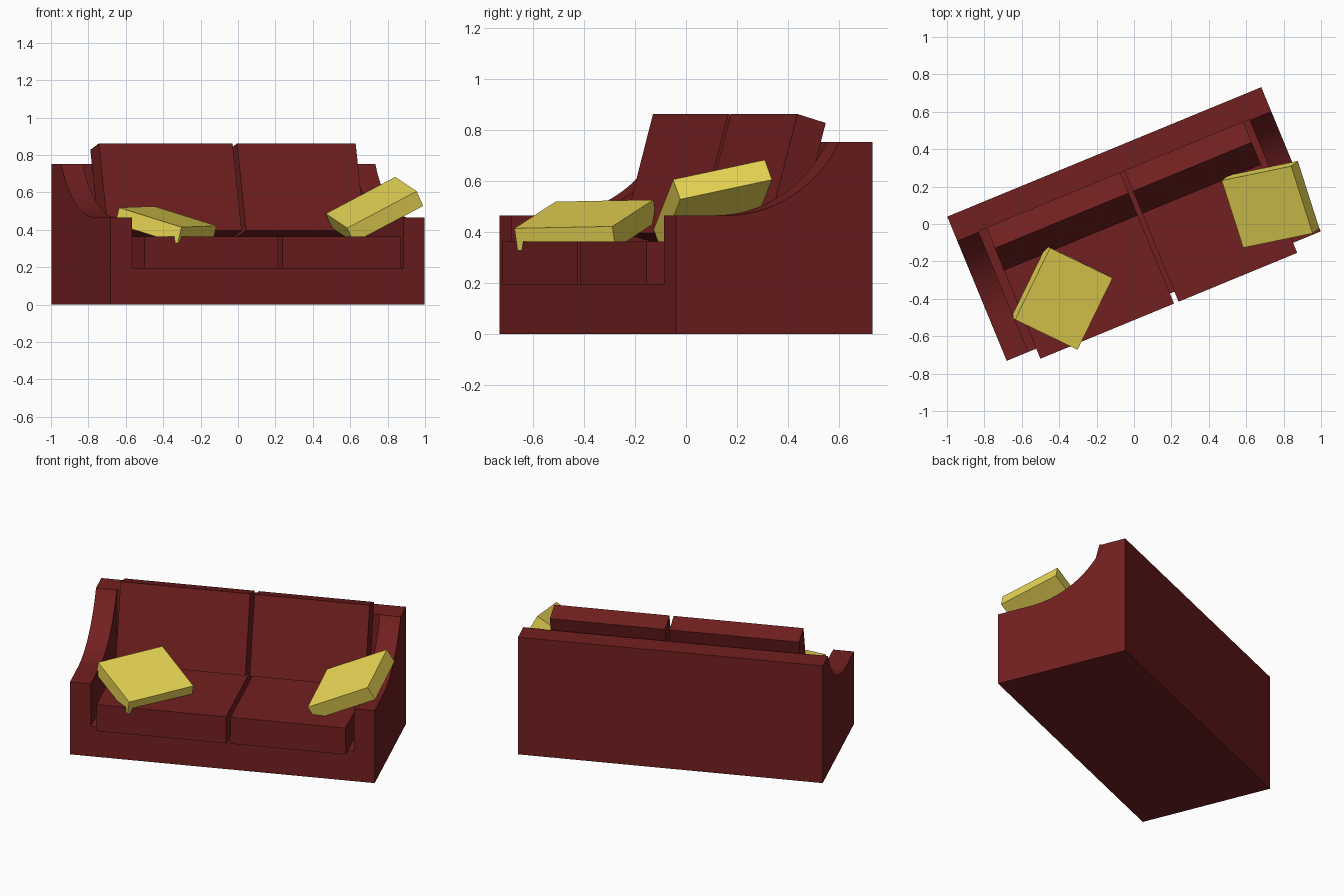
import bpy, bmesh, math
from mathutils import Matrix, Vector

if "Cube" in bpy.data.objects:
    bpy.data.objects.remove(bpy.data.objects["Cube"])

TURN = Matrix.Rotation(math.radians(22.4), 4, 'Z')   # whole sofa is turned on the floor


def material(name, rgb):
    m = bpy.data.materials.new(name)
    m.diffuse_color = (*rgb, 1)
    m.use_nodes = True
    m.node_tree.nodes["Principled BSDF"].inputs["Base Color"].default_value = m.diffuse_color
    return m


RED = material("red_fabric", (0.17, 0.014, 0.014))
YELLOW = material("yellow_fabric", (0.82, 0.68, 0.09))


def add_object(name, bm, mat, matrix):
    bmesh.ops.recalc_face_normals(bm, faces=bm.faces)
    mesh = bpy.data.meshes.new(name)
    bm.to_mesh(mesh)
    bm.free()
    ob = bpy.data.objects.new(name, mesh)
    bpy.context.collection.objects.link(ob)
    ob.matrix_world = matrix
    if mat:
        mesh.materials.append(mat)
    return ob


def extrude_profile(name, points, x0, x1, mat):
    """Side profile in (y, z), swept along the sofa's length."""
    bm = bmesh.new()
    face = bm.faces.new([bm.verts.new((x0, y, z)) for y, z in points])
    swept = bmesh.ops.extrude_face_region(bm, geom=[face])["geom"]
    bmesh.ops.translate(bm, vec=(x1 - x0, 0, 0),
                        verts=[v for v in swept if isinstance(v, bmesh.types.BMVert)])
    return add_object(name, bm, mat, TURN)


def rect(y0, y1, z0, z1):
    return [(y0, z0), (y1, z0), (y1, z1), (y0, z1)]


# Frame: arm silhouette with a concave sweep up to the back
L, D, ARM = 0.908, 0.417, 0.124
WALL, R, Y0, ARM_Z, BACK_Z = 0.277, 0.538, -0.2, 0.465, 0.752
end = math.acos(1 - (BACK_Z - ARM_Z) / R)
sweep = [(Y0 + R * math.sin(end * i / 20), ARM_Z + R * (1 - math.cos(end * i / 20)))
         for i in range(21)]
frame = extrude_profile("frame", [(D, 0), (-D, 0), (-D, ARM_Z)] + sweep + [(D, BACK_Z)],
                        -L, L, RED)

# Seat well cut out between the arms
cutter = extrude_profile("seat_well_cutter", rect(-0.6, WALL + 0.003, 0.193, 1.0),
                         -L + ARM, L - ARM, None)
cutter.hide_render = True
cutter.hide_viewport = True
cut = frame.modifiers.new("seat_well", 'BOOLEAN')
cut.operation = 'DIFFERENCE'
cut.solver = 'EXACT'
cut.object = cutter

# Smooth the sweep, keep the other edges sharp
bpy.context.view_layer.objects.active = frame
frame.select_set(True)
bpy.ops.object.shade_smooth_by_angle(angle=math.radians(30))

# Seat and back cushions, the backs leaning on the seat
lean = [(0.035, 0.395), (0.155, 0.362), (0.284, 0.827), (0.164, 0.862)]
for side, x0, x1 in (("left", -0.737, 0.036), ("right", 0.062, 0.748)):
    extrude_profile(f"seat_cushion_{side}", rect(-0.475, 0.2, 0.193, 0.363), x0, x1, RED)
    extrude_profile(f"back_cushion_{side}", lean, x0, x1, RED)


def pillow(name, top_centre, u, v, size=(0.385, 0.427, 0.09)):
    """Flat block hung below its top face, with edges along u and v."""
    u = Vector(u).normalized()
    n = u.cross(Vector(v)).normalized()
    if n.z < 0:
        n = -n
    v = n.cross(u)
    rot = Matrix((u, v, n)).transposed().to_4x4()
    bm = bmesh.new()
    bmesh.ops.create_cube(bm, size=1)
    bmesh.ops.scale(bm, vec=size, verts=bm.verts)
    centre = Vector(top_centre) - n * size[2] / 2
    add_object(name, bm, YELLOW, Matrix.Translation(centre) @ rot)


# Throw pillows
pillow("pillow_left", (-0.375, -0.40, 0.47), (0.332, -0.16, -0.104), (-0.193, -0.39, -0.007))
pillow("pillow_right", (0.712, 0.091, 0.546), (0.115, -0.36, -0.077), (0.37, 0.067, 0.192))
